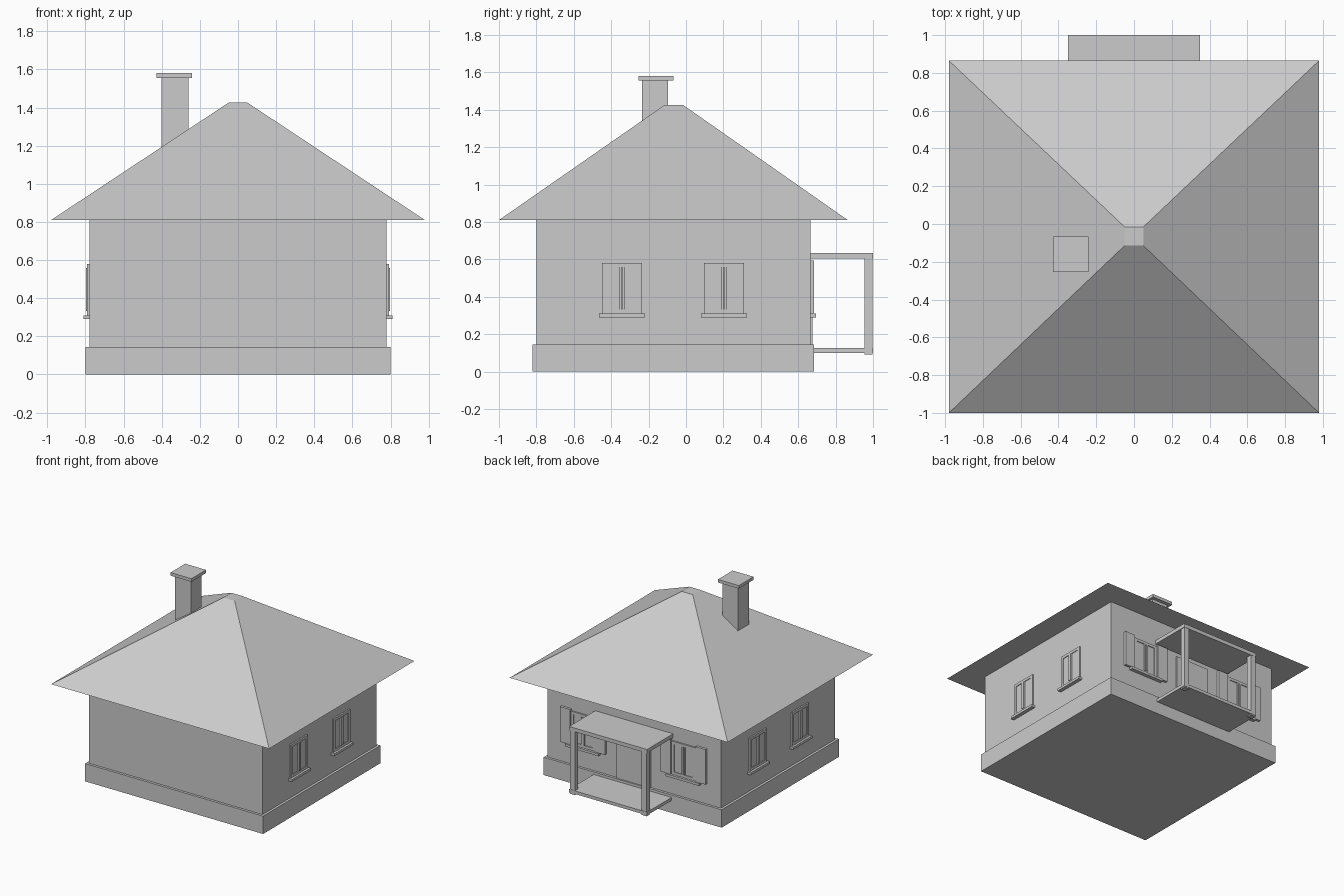
import bpy
import bmesh
from mathutils import Matrix, Vector

cube = bpy.data.objects.get("Cube")
if cube:
    bpy.data.objects.remove(cube, do_unlink=True)

grey = bpy.data.materials.new("plain grey")
grey.use_nodes = True
grey.diffuse_color = (0.6, 0.6, 0.6, 1)
bsdf = next(n for n in grey.node_tree.nodes if n.type == 'BSDF_PRINCIPLED')
bsdf.inputs["Base Color"].default_value = grey.diffuse_color


def make_box(name, x, y, z, top=None, transform=None):
    """Box from ranges; top=(x range, y range) tapers the upper face."""
    bm = bmesh.new()
    bmesh.ops.create_cube(bm, size=1)
    for v in bm.verts:
        upper = v.co.z > 0
        xr, yr = top if top and upper else (x, y)
        v.co = Vector((xr[v.co.x > 0], yr[v.co.y > 0], z[upper]))
    if transform:
        bm.transform(transform)
    mesh = bpy.data.meshes.new(name)
    bm.to_mesh(mesh)
    bm.free()
    mesh.materials.append(grey)
    obj = bpy.data.objects.new(name, mesh)
    bpy.context.collection.objects.link(obj)
    return obj


def make_window(name, place, sill_half, shutters=False):
    """Window built against a wall at local y = 0, facing +y."""
    def part(label, x, y, z):
        make_box(f"{name}_{label}", x, y, z, transform=place)

    w, low, high, rim = 0.107, 0.31, 0.58, 0.022
    part("glass", (-w, w), (-0.01, 0.006), (low, high))
    for label, s in (("left", 1), ("right", -1)):
        part(f"{label}_jamb", sorted((s * w, s * (w - rim))), (-0.01, 0.012), (low, high))
        # Sash stiles on each side of the centre
        part(f"{label}_stile", sorted((s * 0.002, s * 0.014)), (-0.01, 0.018), (low + rim, high - rim))
        if shutters:
            part(f"{label}_shutter", sorted((s * 0.112, s * 0.202)), (-0.01, 0.02), (low, 0.595))
    part("head", (-w, w), (-0.01, 0.012), (high - rim, high))
    part("bottom_rail", (-w, w), (-0.01, 0.012), (low, low + rim))
    part("sill", (-sill_half, sill_half), (-0.01, 0.03), (0.29, 0.31))


# House body and hipped roof
make_box("foundation", (-0.80, 0.80), (-0.82, 0.685), (0, 0.145))
make_box("walls", (-0.78, 0.78), (-0.80, 0.665), (0.145, 0.81))
make_box("roof", (-0.98, 0.98), (-1.0, 0.865), (0.81, 1.425),
         top=((-0.05, 0.05), (-0.115, -0.015)))

# Chimney
make_box("chimney", (-0.40, -0.26), (-0.235, -0.095), (1.05, 1.555))
make_box("chimney_cap", (-0.428, -0.24), (-0.255, -0.067), (1.555, 1.58))

# Side windows, two on each side wall
for side, s in (("left", 1), ("right", -1)):
    for spot, y in (("front", -0.342), ("back", 0.203)):
        place = Matrix.Translation((s * 0.78, y, 0)) @ Matrix.Rotation(-s * 1.5707963, 4, 'Z')
        make_window(f"{side}_{spot}_window", place, 0.122)

# Shuttered back windows
for side, s in (("left", 1), ("right", -1)):
    make_window(f"back_{side}_window", Matrix.Translation((s * 0.452, 0.665, 0)), 0.15, True)

# Door
make_box("door", (-0.15, 0.15), (0.65, 0.675), (0.145, 0.57))

# Porch
make_box("porch_floor", (-0.35, 0.35), (0.66, 1.0), (0.1, 0.125))
make_box("porch_roof", (-0.35, 0.35), (0.66, 1.0), (0.605, 0.635))
for side, s in (("left", 1), ("right", -1)):
    make_box(f"porch_{side}_post", sorted((s * 0.30, s * 0.345)), (0.955, 0.998), (0.09, 0.61))
